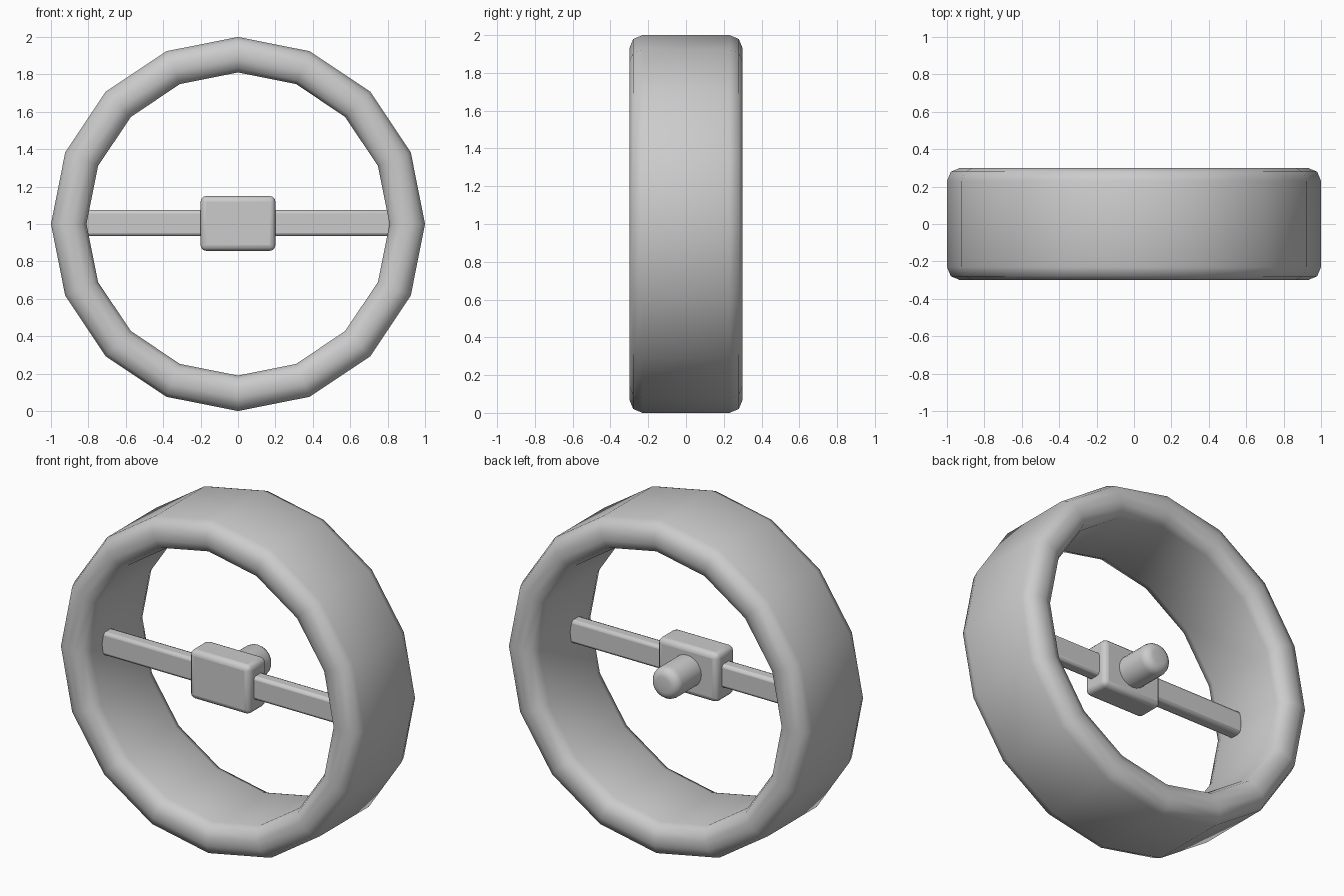
import bpy, bmesh
from math import sin, cos, pi, radians

if "Cube" in bpy.data.objects:
    bpy.data.objects.remove(bpy.data.objects["Cube"])


def make_object(name, bm, bevel=0.0, segments=3):
    bmesh.ops.recalc_face_normals(bm, faces=bm.faces)
    mesh = bpy.data.meshes.new(name)
    bm.to_mesh(mesh)
    bm.free()
    ob = bpy.data.objects.new(name, mesh)
    bpy.context.collection.objects.link(ob)
    if bevel:
        mod = ob.modifiers.new("Rounding", 'BEVEL')
        mod.width, mod.segments = bevel, segments
        mod.limit_method = 'ANGLE'
        mod.angle_limit = radians(40)
    bpy.ops.object.select_all(action='DESELECT')
    bpy.context.view_layer.objects.active = ob
    ob.select_set(True)
    bpy.ops.object.shade_smooth_by_angle(angle=radians(50))
    return ob


def lathe(name, profile, sides, z, closed=False):
    """Revolve (radius, y) points about the y axis at height z."""
    bm = bmesh.new()
    rings = []
    for i in range(sides):
        a = 2 * pi * i / sides
        rings.append([bm.verts.new((r * cos(a), y, z + r * sin(a))) for r, y in profile])
    n = len(profile)
    for i in range(sides):
        p, q = rings[i], rings[(i + 1) % sides]
        for j in range(n if closed else n - 1):
            k = (j + 1) % n
            bm.faces.new((p[j], p[k], q[k], q[j]))
    if not closed:
        for j in (0, -1):
            bm.faces.new([ring[j] for ring in rings])
    return make_object(name, bm)


def rounded_box(name, centre, size, bevel, segments):
    bm = bmesh.new()
    bmesh.ops.create_cube(bm, size=1)
    bmesh.ops.scale(bm, vec=size, verts=bm.verts)
    bmesh.ops.translate(bm, vec=centre, verts=bm.verts)
    return make_object(name, bm, bevel, segments)


# Sixteen-sided rim with a rounded rectangular section
R_OUT, R_IN, HALF, B = 1.0, 0.81, 0.30, 0.07
section = []
for cr, cy, start in ((R_OUT - B, HALF - B, 0), (R_IN + B, HALF - B, 90),
                      (R_IN + B, B - HALF, 180), (R_OUT - B, B - HALF, 270)):
    for step in range(3):
        a = radians(start + 45 * step)
        section.append((cr + B * cos(a), cy + B * sin(a)))
lathe("rim", section, 16, 1.0, closed=True)

# Crossbar running into the rim on both sides
rounded_box("crossbar", (0, -0.095, 1.005), (1.64, 0.08, 0.14), 0.018, 2)

# Central hub block
rounded_box("hub", (0, -0.095, 1.003), (0.40, 0.17, 0.293), 0.03, 3)

# Rounded axle stub behind the hub
R, END, BV = 0.095, 0.215, 0.05
stub = [(R, -0.09)]
stub += [(R - BV + BV * cos(a), END - BV + BV * sin(a))
         for a in (radians(22.5 * i) for i in range(5))]
lathe("axle_stub", stub, 24, 1.003)
